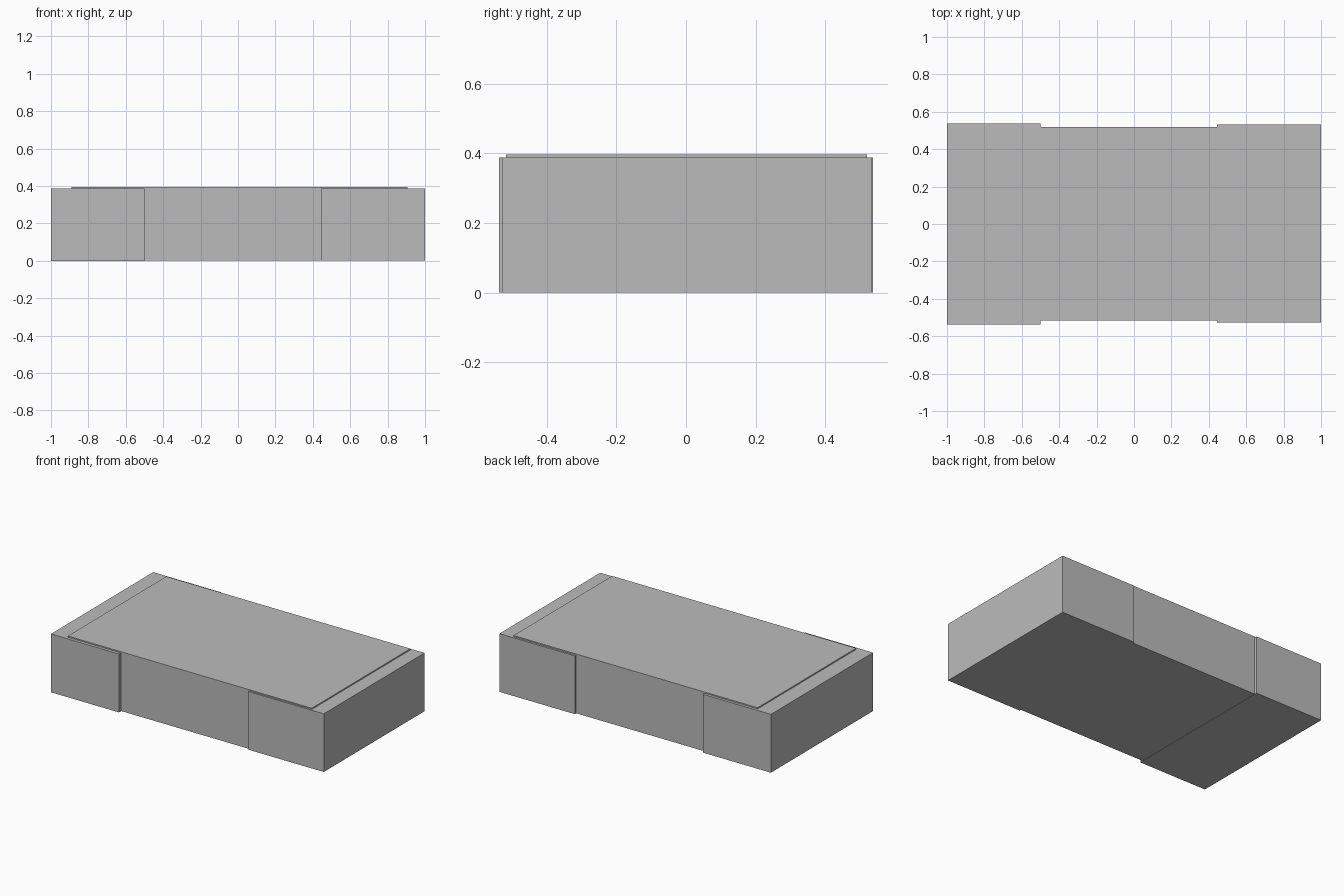
import bpy
import bmesh
from mathutils import Vector

if "Cube" in bpy.data.objects:
    bpy.data.objects.remove(bpy.data.objects["Cube"])

grey = bpy.data.materials.new("plain grey")
grey.diffuse_color = (0.5, 0.5, 0.5, 1)
grey.use_nodes = True
grey.node_tree.nodes["Principled BSDF"].inputs["Base Color"].default_value = grey.diffuse_color


def box(name, lo, hi):
    """Flat-faced box between two opposite corners."""
    lo, hi = Vector(lo), Vector(hi)
    bm = bmesh.new()
    bmesh.ops.create_cube(bm, size=1)
    for v in bm.verts:
        v.co = Vector(c * s for c, s in zip(v.co, hi - lo)) + (lo + hi) / 2
    mesh = bpy.data.meshes.new(name)
    bm.to_mesh(mesh)
    bm.free()
    mesh.materials.append(grey)
    obj = bpy.data.objects.new(name, mesh)
    bpy.context.collection.objects.link(obj)
    return obj


# Central block, rising slightly above the end blocks
box("main_block", (-0.89, -0.517, 0.002), (0.905, 0.519, 0.396))

# Wider end blocks wrapped around each end
box("left_end_block", (-1.0, -0.537, 0.0), (-0.5, 0.537, 0.388))
box("right_end_block", (0.445, -0.527, 0.001), (1.0, 0.532, 0.388))
